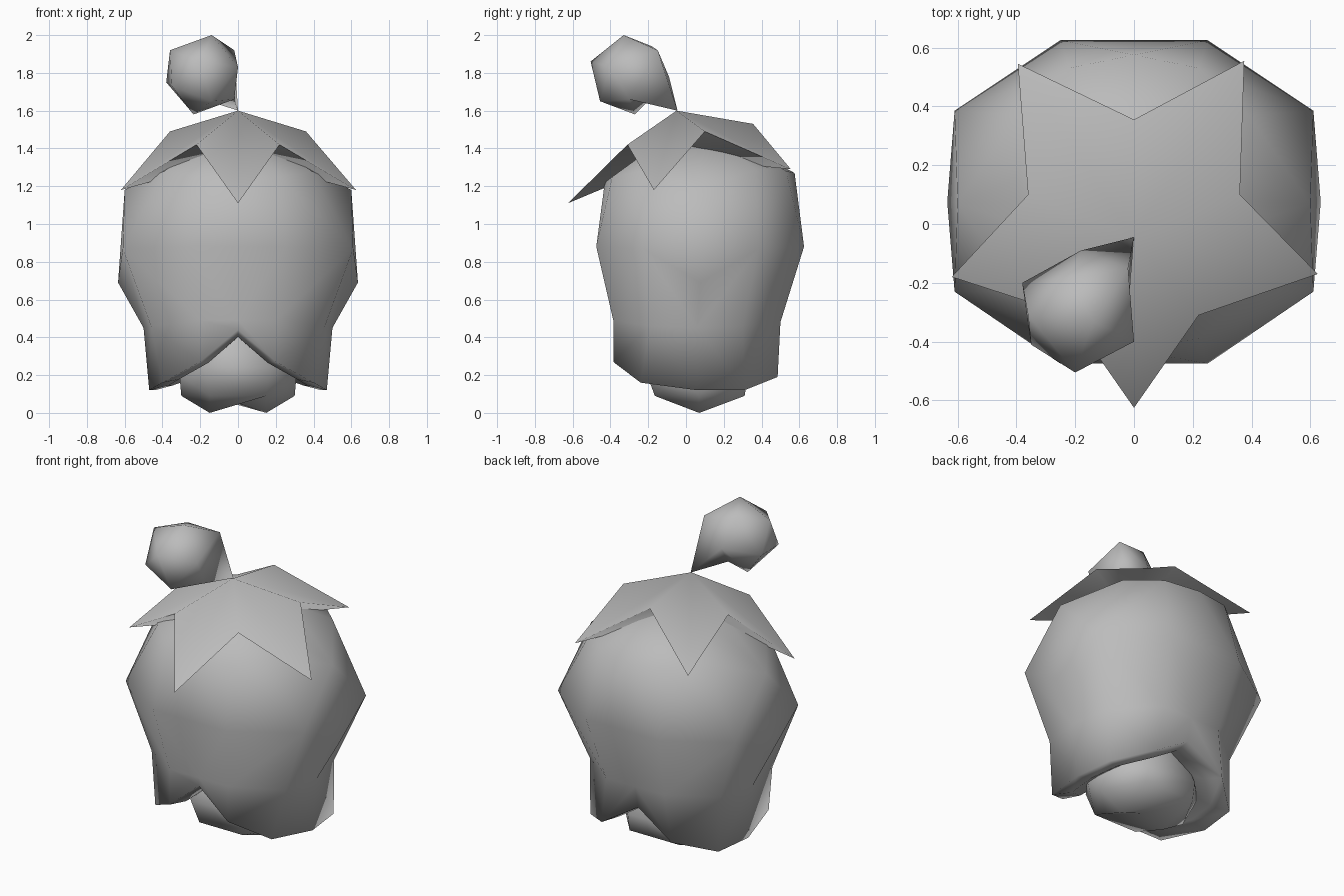
import bpy, bmesh

cube = bpy.data.objects.get("Cube")
if cube:
    bpy.data.objects.remove(cube)

grey = bpy.data.materials.new("plain grey")
grey.use_nodes = True
grey.diffuse_color = (0.5, 0.5, 0.5, 1)
grey.node_tree.nodes["Principled BSDF"].inputs["Base Color"].default_value = (0.5, 0.5, 0.5, 1)


def finish(bm, name):
    for f in bm.faces:
        f.smooth = True
    mesh = bpy.data.meshes.new(name)
    bm.to_mesh(mesh)
    bm.free()
    mesh.materials.append(grey)
    obj = bpy.data.objects.new(name, mesh)
    bpy.context.collection.objects.link(obj)
    return obj


def mirror_ring(*half):
    """Close a half ring (front to back on +x) with its mirror on -x."""
    return list(half) + [(-x, y, z) for x, y, z in half[-2:0:-1]]


def loft(bm, rings):
    """Join rings with triangles, splitting each quad along its bulging diagonal."""
    rows = [[bm.verts.new(p) for p in ring] for ring in rings]
    n = len(rows[0])
    for low, high in zip(rows, rows[1:]):
        for i in range(n):
            j = (i + 1) % n
            a, b, c, d = low[i], low[j], high[j], high[i]
            if (a.co + c.co).xy.length > (b.co + d.co).xy.length:
                split = (a, b, c), (a, c, d)
            else:
                split = (a, b, d), (b, c, d)
            for tri in split:
                bm.faces.new(tri)
    return rows


def fan(bm, ring, tip):
    v = bm.verts.new(tip)
    for i in range(len(ring)):
        bm.faces.new((ring[i], ring[(i + 1) % len(ring)], v))


def hull(points):
    bm = bmesh.new()
    for p in points:
        bm.verts.new(p)
    out = bmesh.ops.convex_hull(bm, input=bm.verts)
    loose = [v for v in out["geom_interior"] if isinstance(v, bmesh.types.BMVert)]
    bmesh.ops.delete(bm, geom=loose, context="VERTS")
    bmesh.ops.recalc_face_normals(bm, faces=bm.faces)
    return bm


# Body: rings from the notched, turned-in hem up to the crown
hem = mirror_ring((0, -.385, .44), (.2, -.385, .27), (.4, -.24, .16), (.47, .06, .12),
                  (.44, .31, .12), (.24, .485, .19), (0, .47, .34))
hem_inside = [(x * .78, .06 + (y - .06) * .78, z + (.25 - z) * .2) for x, y, z in hem]
waist = mirror_ring((0, -.385, .49), (.2, -.385, .49), (.46, -.19, .46), (.5, .06, .45),
                    (.45, .3, .46), (.2, .5, .48), (0, .5, .48))
belly = mirror_ring((0, -.475, .88), (.25, -.475, .88), (.61, -.23, .87), (.635, .075, .69),
                    (.61, .385, .87), (.25, .625, .88), (0, .625, .88))
shoulder = mirror_ring((0, -.43, 1.22), (.22, -.39, 1.25), (.39, -.23, 1.28), (.6, .07, 1.18),
                       (.39, .37, 1.29), (.22, .53, 1.28), (0, .575, 1.27))
crown = mirror_ring((0, -.17, 1.41), (.09, -.17, 1.41), (.21, -.06, 1.4), (.22, .08, 1.39),
                    (.21, .22, 1.4), (.09, .33, 1.4), (0, .33, 1.4))
bm = bmesh.new()
rows = loft(bm, [hem_inside, hem, waist, belly, shoulder, crown])
fan(bm, rows[-1], (0, .06, 1.47))
fan(bm, rows[0][::-1], (0, .06, .4))
finish(bm, "body")

# Base bulb peeking out under the hem, with a dip along its underside
bulb = [(.15, .07, 0), (.15, -.165, .09), (.3, .07, .09), (.17, .31, .09),
        (.31, -.04, .2), (.17, -.22, .24), (.31, .18, .2), (.17, .33, .2),
        (.03, -.25, .4), (.2, .07, .5), (.06, .32, .4)]
bm = hull([(s * x, y, z) for s in (1, -1) for x, y, z in bulb])
keel = [e for e in bm.edges if all(v.co.z < .05 for v in e.verts)]
for part in bmesh.ops.subdivide_edges(bm, edges=keel, cuts=1)["geom_inner"]:
    if isinstance(part, bmesh.types.BMVert):
        part.co.z = .05
finish(bm, "base_bulb")

# Five-pointed leaf cap: a raised top and a separate, lower underside
star = [(0, -.625, 1.11), (.22, -.31, 1.42), (.625, -.17, 1.18), (.36, .1, 1.49),
        (.375, .555, 1.29), (0, .355, 1.53), (-.395, .545, 1.29), (-.36, .1, 1.49),
        (-.62, -.18, 1.18), (-.22, -.31, 1.42)]
bm = bmesh.new()
fan(bm, [bm.verts.new(p) for p in star], (0, -.05, 1.6))
fan(bm, [bm.verts.new(p) for p in star[::-1]], (0, -.05, 1.35))
finish(bm, "leaf_cap")

# Faceted ball, with the facets nearest the cap drawn out into a stem
bm = hull([(-.14, -.33, 2), (-.2, -.505, 1.86), (-.35, -.41, 1.73), (-.36, -.31, 1.92),
           (-.22, -.18, 1.94), (0, -.4, 1.83), (-.02, -.15, 1.92), (-.18, -.09, 1.78),
           (-.235, -.27, 1.58), (-.14, -.455, 1.65), (-.02, -.3, 1.66), (-.38, -.2, 1.75),
           (-.15, -.2, 1.65)])
base = [f for f in bm.faces
        if all(v.co.x > -.2 and v.co.y > -.31 and v.co.z > 1.6 for v in f.verts)]
bmesh.ops.delete(bm, geom=base, context="FACES")
tip = bm.verts.new((0, -.045, 1.6))
for e in [e for e in bm.edges if e.is_boundary]:
    bm.faces.new((*e.verts, tip))
bmesh.ops.recalc_face_normals(bm, faces=bm.faces)
finish(bm, "top_ball")
